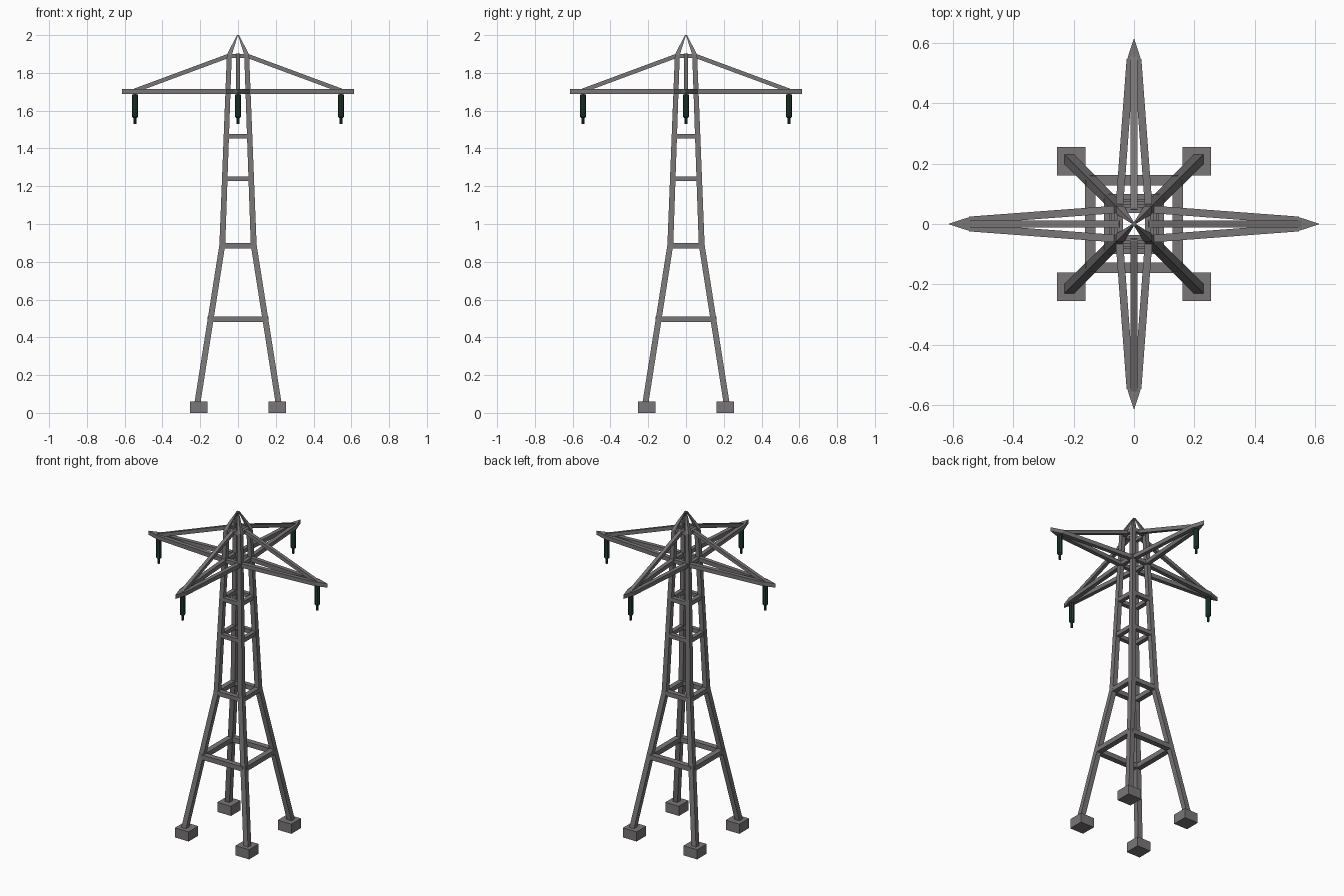
import bpy, bmesh, math
from mathutils import Vector, Matrix

if "Cube" in bpy.data.objects:
    bpy.data.objects.remove(bpy.data.objects["Cube"])


def material(name, col):
    m = bpy.data.materials.new(name)
    m.diffuse_color = (*col, 1)
    m.use_nodes = True
    m.node_tree.nodes["Principled BSDF"].inputs["Base Color"].default_value = m.diffuse_color
    return m


STEEL = material("grey steel", (0.19, 0.18, 0.18))
GREEN = material("dark green glass", (0.015, 0.045, 0.03))


def finish(name, bm, mat):
    bmesh.ops.recalc_face_normals(bm, faces=bm.faces)
    me = bpy.data.meshes.new(name)
    bm.to_mesh(me)
    bm.free()
    me.materials.append(mat)
    ob = bpy.data.objects.new(name, me)
    bpy.context.collection.objects.link(ob)
    return ob


def loft(bm, rings):
    """Skin a list of equal-length point rings and cap both ends."""
    vs = [[bm.verts.new(p) for p in r] for r in rings]
    n = len(vs[0])
    for a, b in zip(vs, vs[1:]):
        for i in range(n):
            j = (i + 1) % n
            bm.faces.new((a[i], a[j], b[j], b[i]))
    bm.faces.new(vs[0][::-1])
    bm.faces.new(vs[-1])


def bar(bm, p, q, w, h):
    """Rectangular bar from p to q, w wide sideways and h high."""
    p, q = Vector(p), Vector(q)
    side = (q - p).cross(Vector((0, 0, 1))).normalized()
    up = side.cross(q - p).normalized()
    s, u = side * w / 2, up * h / 2
    loft(bm, [[c - s - u, c + s - u, c + s + u, c - s + u] for c in (p, q)])


def square(cx, cy, z, h):
    return [(cx + a * h, cy + b * h, z) for a, b in ((-1, -1), (1, -1), (1, 1), (-1, 1))]


# leg centre line: (z, offset, half thickness)
PATH = [(0.05, 0.215, 0.016), (0.89, 0.083, 0.0155), (1.895, 0.046, 0.013), (2.0, 0.003, 0.003)]


def offset(z):
    for (z0, o0, _), (z1, o1, _) in zip(PATH, PATH[1:]):
        if z <= z1:
            return o0 + (o1 - o0) * (z - z0) / (z1 - z0)


# legs and footings
for i, (sx, sy) in enumerate(((-1, -1), (1, -1), (1, 1), (-1, 1))):
    bm = bmesh.new()
    loft(bm, [square(sx * o, sy * o, z, h) for z, o, h in PATH])
    finish(f"leg_{i + 1}", bm, STEEL)
    bm = bmesh.new()
    loft(bm, [square(sx * 0.208, sy * 0.208, z, 0.047) for z in (0, 0.06)])
    finish(f"footing_{i + 1}", bm, STEEL)

# horizontal brace rings
for i, (z, w, h) in enumerate(((0.495, 0.034, 0.03), (0.885, 0.03, 0.028), (1.24, 0.026, 0.025),
                               (1.465, 0.026, 0.025), (1.702, 0.024, 0.024), (1.89, 0.02, 0.022))):
    bm = bmesh.new()
    o = offset(z)
    for k in range(4):
        r = Matrix.Rotation(k * math.pi / 2, 3, 'Z')
        bar(bm, r @ Vector((-o, -o, z)), r @ Vector((o, -o, z)), w, h)
    finish(f"brace_ring_{i + 1}", bm, STEEL)

# four cross arms with stays and insulators
for k in range(4):
    rot = Matrix.Rotation(k * math.pi / 2, 4, 'Z')
    bm = bmesh.new()
    for s in (-1, 1):
        bar(bm, (0.05, s * 0.049, 1.702), (0.545, s * 0.012, 1.702), 0.025, 0.025)
    tip = [(0.54, -0.0245), (0.615, 0), (0.54, 0.0245)]
    loft(bm, [[(x, y, z) for x, y in tip] for z in (1.6895, 1.7145)])
    bmesh.ops.transform(bm, matrix=rot, verts=bm.verts)
    finish(f"cross_arm_{k + 1}", bm, STEEL)

    bm = bmesh.new()
    bar(bm, (0.045, 0, 1.892), (0.55, 0, 1.705), 0.022, 0.022)
    bmesh.ops.transform(bm, matrix=rot, verts=bm.verts)
    finish(f"stay_{k + 1}", bm, STEEL)

    bm = bmesh.new()
    prof = [(1.695, 0.008), (1.685, 0.008), (1.685, 0.0155), (1.567, 0.0155),
            (1.56, 0.007), (1.53, 0.007)]
    loft(bm, [[(0.545 + r * math.cos(a * math.pi / 4), r * math.sin(a * math.pi / 4), z)
               for a in range(8)] for z, r in prof])
    bmesh.ops.transform(bm, matrix=rot, verts=bm.verts)
    finish(f"insulator_{k + 1}", bm, GREEN)
